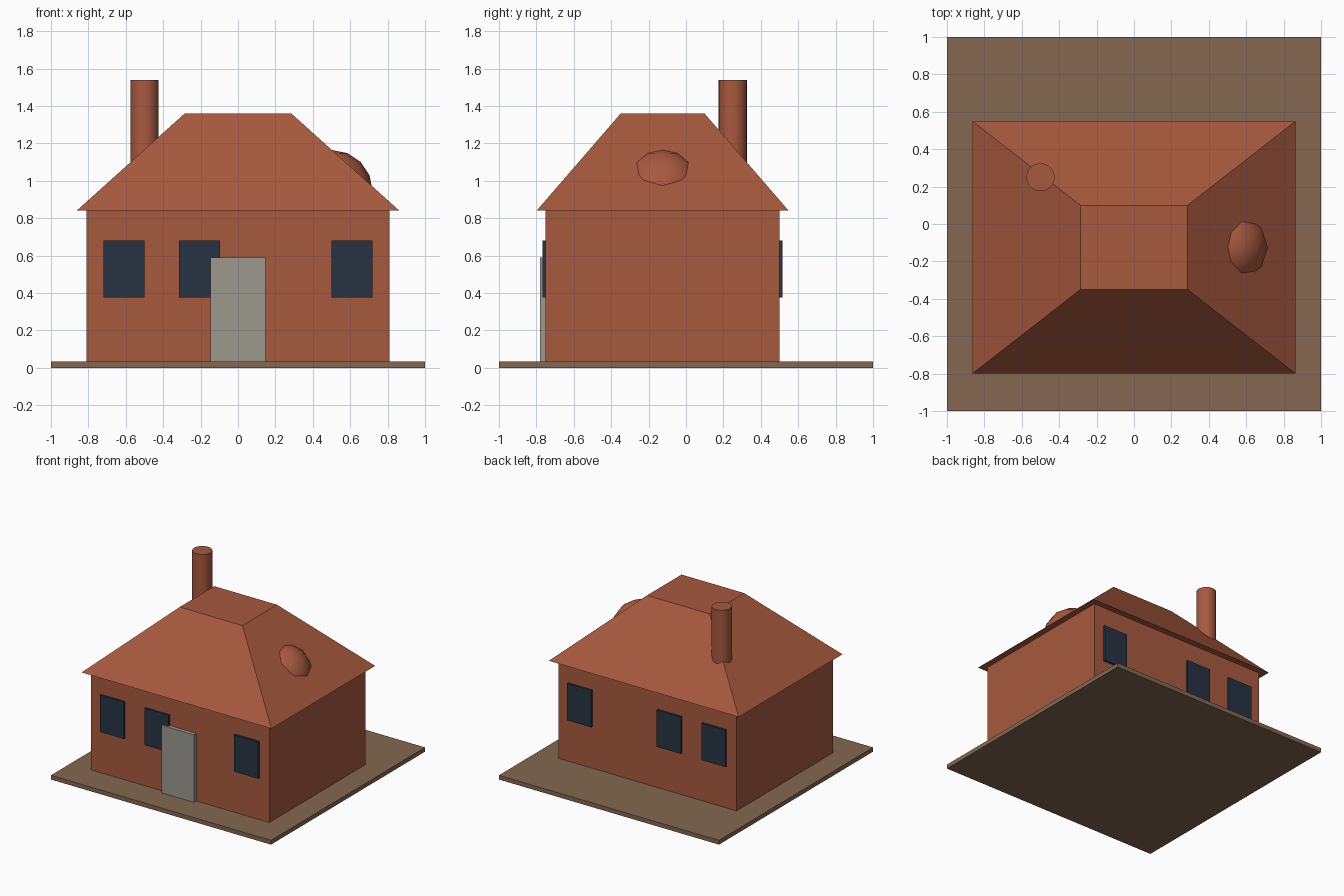
import bpy
import bmesh
import math

default = bpy.data.objects.get("Cube")
if default:
    bpy.data.objects.remove(default, do_unlink=True)


def make_material(name, rgb):
    mat = bpy.data.materials.new(name)
    mat.use_nodes = True
    colour = (*rgb, 1.0)
    mat.diffuse_color = colour
    mat.node_tree.nodes["Principled BSDF"].inputs["Base Color"].default_value = colour
    return mat


brick = make_material("brick red", (0.39, 0.10, 0.049))
earth = make_material("earth brown", (0.23, 0.135, 0.08))
stone = make_material("door grey", (0.335, 0.315, 0.275))
glass = make_material("dark blue glass", (0.02, 0.033, 0.055))


def finish(name, mat):
    obj = bpy.context.object
    obj.name = obj.data.name = name
    obj.data.materials.append(mat)
    return obj


def box(name, mat, low, high):
    """Axis-aligned box between two corners."""
    centre = [(a + b) / 2 for a, b in zip(low, high)]
    bpy.ops.mesh.primitive_cube_add(size=1, location=centre)
    obj = finish(name, mat)
    obj.scale = [b - a for a, b in zip(low, high)]
    bpy.ops.object.transform_apply(location=False, rotation=False, scale=True)
    return obj


def smooth():
    bpy.ops.object.shade_smooth_by_angle(angle=math.radians(50))


GROUND, EAVES, RIDGE = 0.035, 0.84, 1.36
FRONT, BACK = -0.75, 0.5
MIDDLE = (FRONT + BACK) / 2

# Ground slab and walls
box("ground_slab", earth, (-1, -1, 0), (1, 1, GROUND))
box("walls", brick, (-0.81, FRONT, GROUND), (0.81, BACK, EAVES))

# Hipped roof with a flat top: a box whose top face is drawn in
roof = box("roof", brick, (-0.863, MIDDLE - 0.674, EAVES), (0.863, MIDDLE + 0.674, RIDGE))
bm = bmesh.new()
bm.from_mesh(roof.data)
for v in bm.verts:
    if v.co.z > 0:
        v.co.x = math.copysign(0.285, v.co.x)
        v.co.y = math.copysign(0.224, v.co.y)
bm.to_mesh(roof.data)
bm.free()

# Chimney
bpy.ops.mesh.primitive_cylinder_add(vertices=32, radius=0.075, depth=0.64,
                                    location=(-0.5, 0.25, 1.22))
finish("chimney", brick)
smooth()

# Round dormer bulging out of the roof side
bpy.ops.mesh.primitive_uv_sphere_add(segments=12, ring_count=8, radius=0.22,
                                     location=(0.5, MIDDLE, 0.945))
finish("round_dormer", brick)
smooth()

# Door
box("door", stone, (-0.148, FRONT - 0.03, GROUND), (0.146, FRONT + 0.02, 0.59))

# Windows, the same row on the front and back walls
for side, wall in (("front", FRONT), ("back", BACK)):
    for place, x in (("right", -0.61), ("middle", -0.205), ("left", 0.61)):
        box(f"{side}_window_{place}", glass,
            (x - 0.11, wall - 0.016, 0.377), (x + 0.11, wall + 0.016, 0.68))
